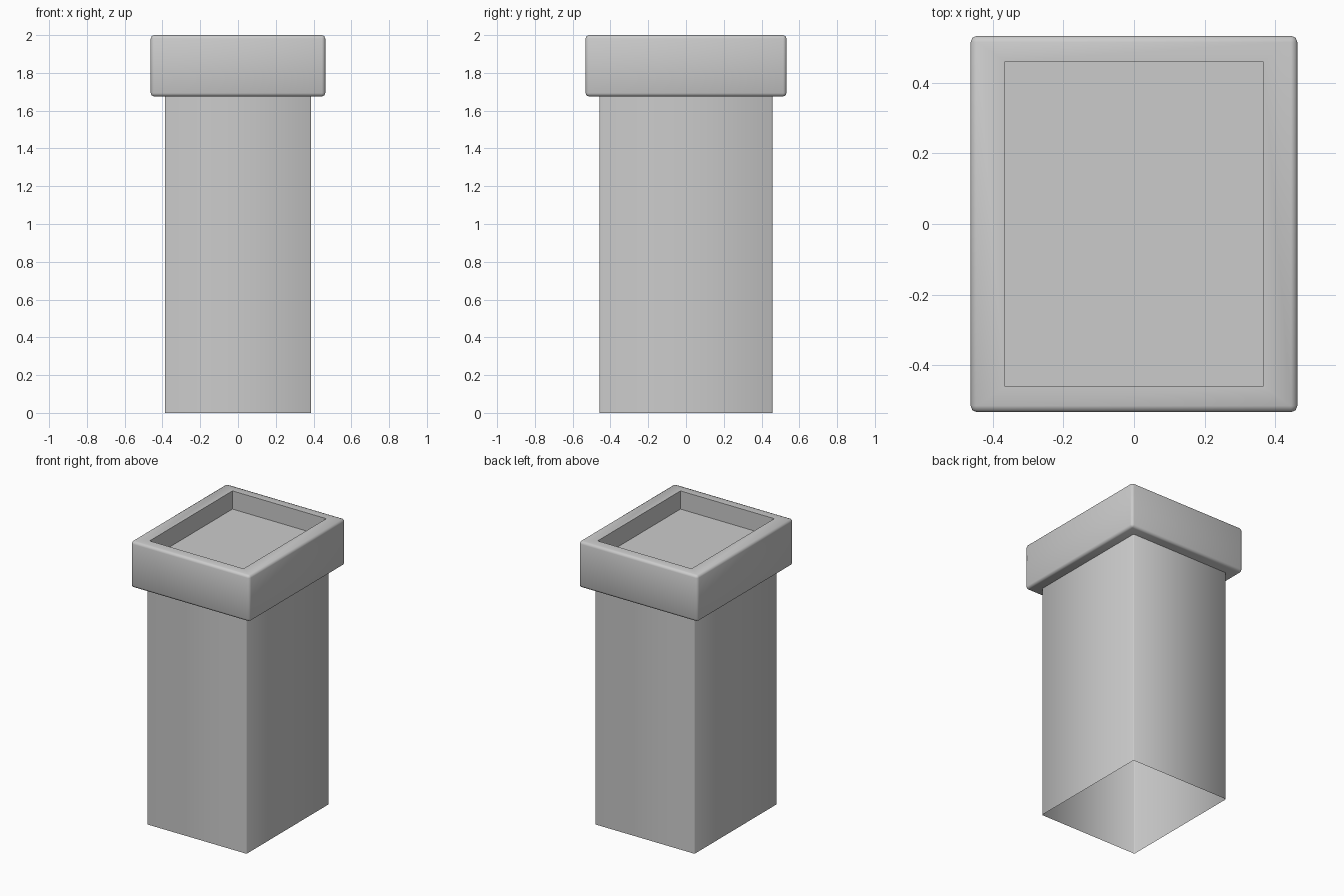
import bpy, bmesh, math

if "Cube" in bpy.data.objects:
    bpy.data.objects.remove(bpy.data.objects["Cube"])


def box(bm, sx, sy, z0, z1):
    """Axis-aligned box with half sizes sx, sy."""
    bmesh.ops.create_cube(bm, size=2)
    for v in bm.verts:
        v.co = (v.co.x * sx, v.co.y * sy, z1 if v.co.z > 0 else z0)


def finish(bm, name):
    bm.normal_update()
    mesh = bpy.data.meshes.new(name)
    bm.to_mesh(mesh)
    bm.free()
    ob = bpy.data.objects.new(name, mesh)
    bpy.context.collection.objects.link(ob)
    bpy.ops.object.select_all(action='DESELECT')
    ob.select_set(True)
    bpy.context.view_layer.objects.active = ob
    bpy.ops.object.shade_smooth_by_angle(angle=math.radians(60))
    return ob


# Shaft: open tube with slightly eased vertical corners
bm = bmesh.new()
box(bm, 0.387, 0.457, 0.0, 1.68)
ends = [f for f in bm.faces if abs(f.normal.z) > 0.9]
bmesh.ops.delete(bm, geom=ends, context='FACES_ONLY')
uprights = [e for e in bm.edges if abs(e.verts[0].co.z - e.verts[1].co.z) > 1]
bmesh.ops.bevel(bm, geom=uprights, offset=0.005, segments=1, affect='EDGES')
finish(bm, "chimney_shaft")

# Cap: bevelled block with a sharp rectangular recess in the top
bm = bmesh.new()
box(bm, 0.462, 0.532, 1.675, 2.0)
bmesh.ops.bevel(bm, geom=bm.edges[:], offset=0.018, segments=2, profile=0.5,
                affect='EDGES')
bm.normal_update()
top = max(bm.faces, key=lambda f: f.calc_center_median().z)
bmesh.ops.inset_individual(bm, faces=[top], thickness=0.05)
for v in top.verts:
    v.co.x = math.copysign(0.365, v.co.x)
    v.co.y = math.copysign(0.46, v.co.y)
floor = bmesh.ops.extrude_discrete_faces(bm, faces=[top])["faces"][0]
for v in floor.verts:
    v.co.z = 1.872
finish(bm, "chimney_cap")
